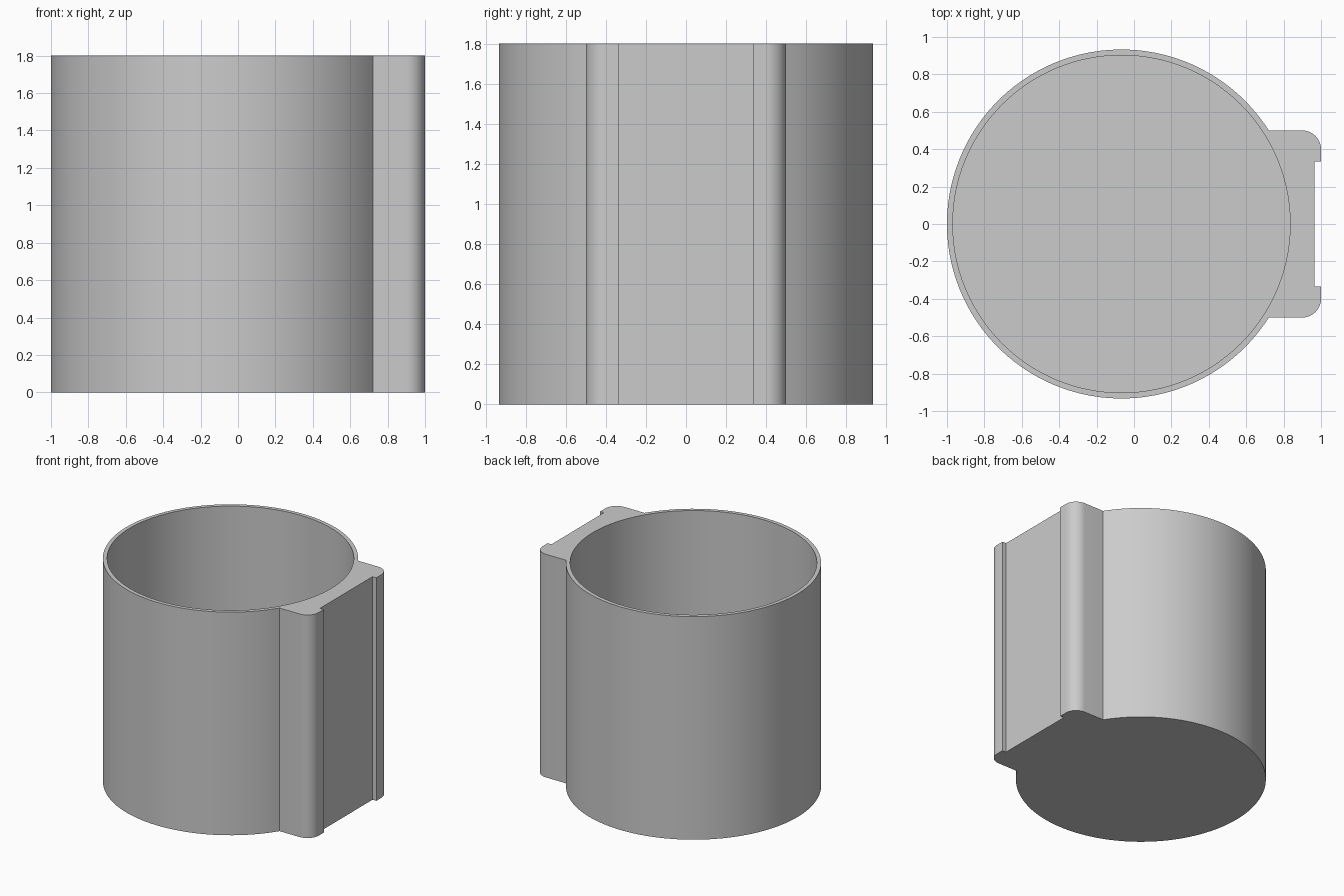
import bpy, bmesh, math
from math import sin, cos, pi

cube = bpy.data.objects.get("Cube")
if cube:
    bpy.data.objects.remove(cube, do_unlink=True)

HEIGHT, FLOOR = 1.8, 0.03
CX, R_OUT, R_IN = -0.067, 0.933, 0.902
HALF_W, CORNER, SLOT_W, SLOT_X = 0.5, 0.1, 0.335, 0.966

grey = bpy.data.materials.new("plain grey")
grey.use_nodes = True
colour = (0.6, 0.6, 0.6, 1)
grey.diffuse_color = colour
grey.node_tree.nodes["Principled BSDF"].inputs["Base Color"].default_value = colour


def arc(cx, cy, r, start, end, steps):
    return [(cx + r * cos(start + (end - start) * i / steps),
             cy + r * sin(start + (end - start) * i / steps)) for i in range(steps + 1)]


# Outline: round cup wall, then the mounting pad with rounded corners and a slot
join = math.asin(HALF_W / R_OUT)
wall = arc(CX, 0, R_OUT, join, 2 * pi - join, 96)
upper = [(SLOT_X, SLOT_W), (1, SLOT_W)] + arc(1 - CORNER, HALF_W - CORNER, CORNER, 0, pi / 2, 10)
lower = [(x, -y) for x, y in reversed(upper)]
outline = wall + lower + upper
bore = arc(CX, 0, R_IN, 0, 2 * pi, 112)[:-1]

bm = bmesh.new()


def ring(points, z):
    verts = [bm.verts.new((x, y, z)) for x, y in points]
    edges = [bm.edges.new((v, verts[i - 1])) for i, v in enumerate(verts)]
    return verts, edges


def sides(a, b):
    for i in range(len(a)):
        bm.faces.new((a[i - 1], a[i], b[i], b[i - 1]))


base, _ = ring(outline, 0)
rim, rim_edges = ring(outline, HEIGHT)
floor, _ = ring(bore, FLOOR)
lip, lip_edges = ring(bore, HEIGHT)
sides(base, rim)
sides(lip, floor)
bm.faces.new(base)
bm.faces.new(floor)
# Flat top surface between the outline and the bore
bmesh.ops.triangle_fill(bm, edges=rim_edges + lip_edges, use_beauty=True, normal=(0, 0, 1))
bmesh.ops.recalc_face_normals(bm, faces=bm.faces)

mesh = bpy.data.meshes.new("cup_with_mount")
bm.to_mesh(mesh)
bm.free()
mesh.materials.append(grey)
cup = bpy.data.objects.new("cup_with_mount", mesh)
bpy.context.collection.objects.link(cup)

bpy.ops.object.select_all(action="DESELECT")
cup.select_set(True)
bpy.context.view_layer.objects.active = cup
bpy.ops.object.shade_smooth_by_angle(angle=math.radians(30))
